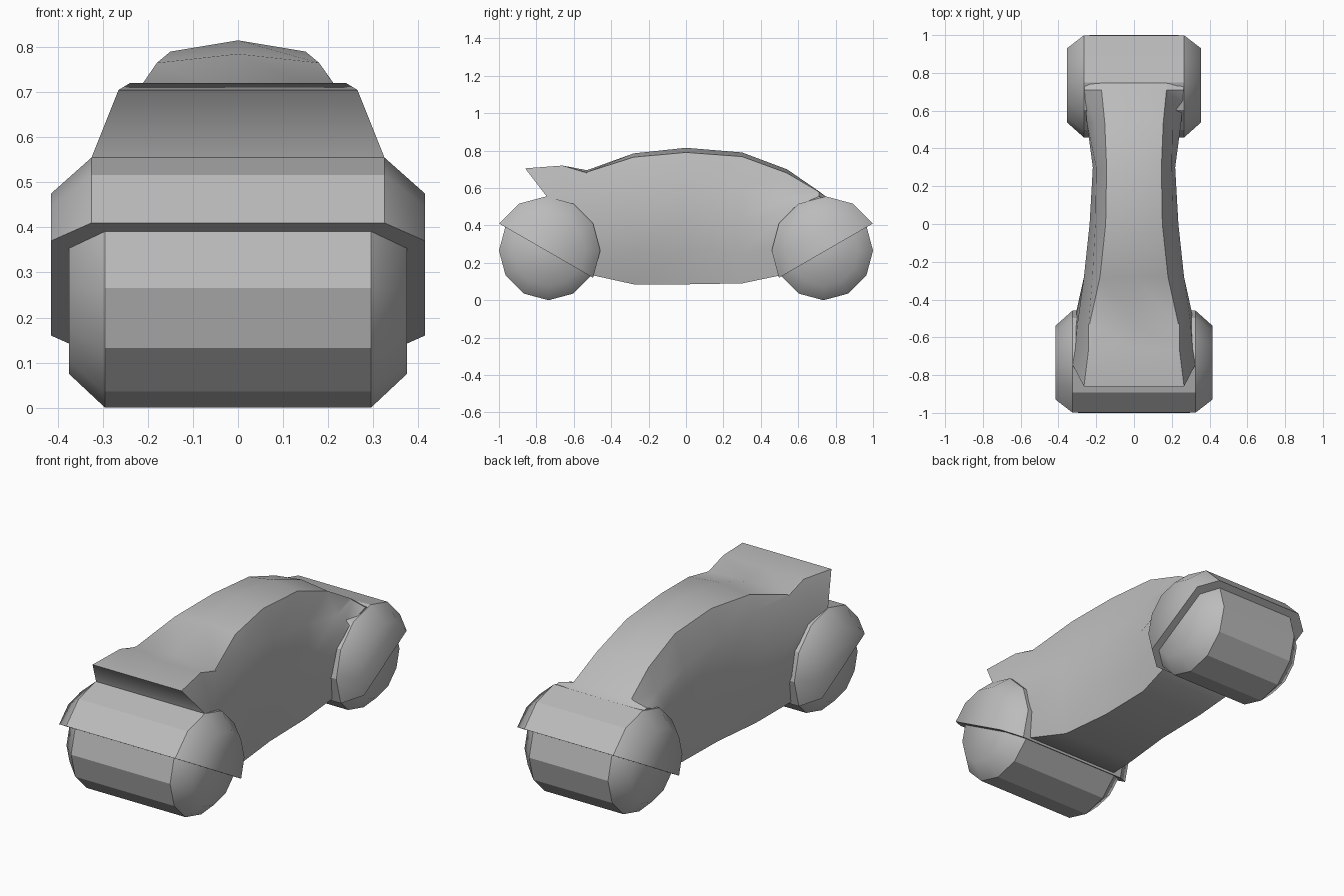
import bpy, bmesh, math

cube = bpy.data.objects.get("Cube")
if cube:
    bpy.data.objects.remove(cube, do_unlink=True)

GREY = (0.5, 0.5, 0.5, 1.0)
grey = bpy.data.materials.new("plain_grey")
grey.use_nodes = True
grey.diffuse_color = GREY
grey.node_tree.nodes["Principled BSDF"].inputs["Base Color"].default_value = GREY

SIDES = 12
AXLE_Z = 0.265


def finish(name, bm):
    bmesh.ops.recalc_face_normals(bm, faces=bm.faces)
    mesh = bpy.data.meshes.new(name)
    bm.to_mesh(mesh)
    bm.free()
    mesh.materials.append(grey)
    obj = bpy.data.objects.new(name, mesh)
    bpy.context.collection.objects.link(obj)
    return obj


def barrel(name, y, angles, rings):
    """Skin rings of (x, radius) across the axle; outer bands smooth, tread flat."""
    bm = bmesh.new()
    loops = [[bm.verts.new((x, y + r * math.cos(a), AXLE_Z + r * math.sin(a)))
              for a in angles] for x, r in rings]
    n = len(angles)
    for band, (p, q) in enumerate(zip(loops, loops[1:])):
        for i in range(n):
            j = (i + 1) % n
            face = bm.faces.new((p[i], p[j], q[j], q[i]))
            closing = len(angles) < SIDES and j == 0
            face.smooth = band != 1 and not closing
    for loop in (loops[0], loops[-1]):
        bm.faces.new(loop).smooth = True
    return finish(name, bm)


def bevelled(half, outer, radius, small):
    return [(-outer, small), (-half, radius), (half, radius), (outer, small)]


# Wide roller wheels and the half-round fenders over them
step = math.tau / SIDES
for end, sign, width in (("front", -1, 0.325), ("rear", 1, 0.265)):
    full = [i * step for i in range(SIDES)]
    barrel(end + "_wheel", sign * 0.735, full,
           bevelled(width - 0.03, width + 0.05, 0.265, 0.19))
    start = -step if sign < 0 else step
    half = [start + i * step for i in range(7)]
    barrel(end + "_fender", sign * 0.748, half,
           bevelled(width, width + 0.09, 0.29, 0.21))

# Body sections: y, then sill, lower side, belt, shoulder, roof rail, roof centre
sections = [
    (-0.745, (.30, .30), (.32, .42), (.325, .555), (.265, .705), (.24, .705), .705),
    (-0.66, (.30, .30), (.32, .42), (.31, .54), (.24, .72), (.225, .72), .72),
    (-0.53, (.29, .14), (.32, .30), (.30, .50), (.24, .68), (.235, .685), .695),
    (-0.28, (.22, .085), (.265, .25), (.265, .45), (.22, .69), (.18, .765), .785),
    (0.0, (.19, .085), (.225, .27), (.235, .45), (.205, .65), (.15, .79), .815),
    (0.3, (.19, .09), (.21, .25), (.218, .42), (.20, .60), (.145, .768), .79),
    (0.54, (.22, .14), (.25, .30), (.25, .48), (.205, .56), (.155, .68), .70),
    (0.71, (.25, .30), (.26, .42), (.262, .555), (.18, .575), (.172, .58), .583),
    (0.76, (.25, .30), (.26, .42), (.262, .54), (.18, .545), (.172, .545), .545),
]
bm = bmesh.new()
loops = []
for k, (y, *side, roof) in enumerate(sections):
    ring = side + [(0, roof)] + [(-x, z) for x, z in reversed(side)]
    # the tail lip overhangs the front fender
    loops.append([bm.verts.new((x, y - (0.115 if k == 0 and z > 0.6 else 0), z))
                  for x, z in ring])
n = len(loops[0])
for p, q in zip(loops, loops[1:]):
    for i in range(n):
        j = (i + 1) % n
        bm.faces.new((p[i], p[j], q[j], q[i]))
# Lip panel and end caps, in level strips
for loop in (loops[0], loops[-1]):
    for i in range(n // 2 - 1):
        bm.faces.new((loop[i], loop[i + 1], loop[n - 2 - i], loop[n - 1 - i]))
    m = n // 2
    bm.faces.new((loop[m - 1], loop[m], loop[m + 1]))
body = finish("body_shell", bm)

bpy.ops.object.select_all(action="DESELECT")
body.select_set(True)
bpy.context.view_layer.objects.active = body
bpy.ops.object.shade_smooth_by_angle(angle=math.radians(42))
